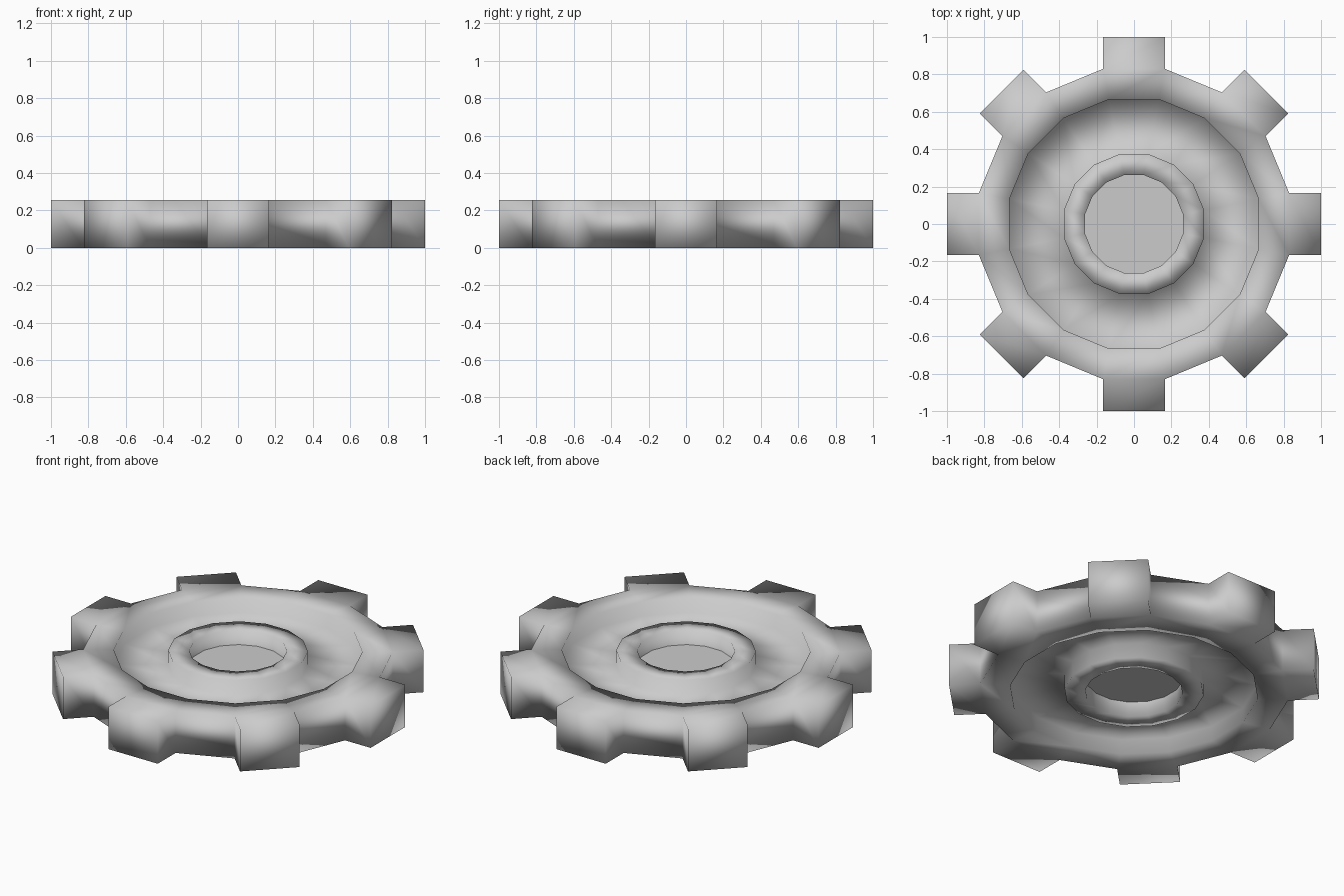
import bpy, bmesh
from math import sin, cos, pi

if "Cube" in bpy.data.objects:
    bpy.data.objects.remove(bpy.data.objects["Cube"])

SIDES = 16
H = 0.255             # full height
WEB_LO, WEB_HI = 0.09, 0.168   # thin web between rim and hub
R_OUT, R_RIM, R_HUB, R_BORE = 0.846, 0.68, 0.382, 0.267


def ring(bm, r, z):
    """One 16-sided loop with a flat side facing each axis."""
    return [bm.verts.new((r * cos((k + 0.5) * 2 * pi / SIDES),
                          r * sin((k + 0.5) * 2 * pi / SIDES), z))
            for k in range(SIDES)]


def bridge(bm, a, b):
    return [bm.faces.new((a[k], a[(k + 1) % SIDES], b[(k + 1) % SIDES], b[k]))
            for k in range(SIDES)]


def finish(bm, name, smooth):
    bmesh.ops.recalc_face_normals(bm, faces=bm.faces[:])
    for f in bm.faces:
        f.smooth = smooth
    mesh = bpy.data.meshes.new(name)
    bm.to_mesh(mesh)
    bm.free()
    obj = bpy.data.objects.new(name, mesh)
    bpy.context.collection.objects.link(obj)
    return obj


# Wheel: rim, web and hub turned from one closed profile
profile = [(R_OUT, 0), (R_OUT, H), (R_RIM, H), (R_RIM, WEB_HI),
           (R_HUB, WEB_HI), (R_HUB, H), (R_BORE, H), (R_BORE, 0),
           (R_HUB, 0), (R_HUB, WEB_LO), (R_RIM, WEB_LO), (R_RIM, 0)]
bm = bmesh.new()
loops = [ring(bm, r, z) for r, z in profile]
bands = [bridge(bm, loops[i], loops[(i + 1) % len(loops)])
         for i in range(len(loops))]
bmesh.ops.recalc_face_normals(bm, faces=bm.faces[:])
bm.normal_update()

# Teeth: every other outer wall panel pushed straight out
teeth = bands[0][1::2]
bmesh.ops.inset_individual(bm, faces=teeth, thickness=0.0,
                           depth=1.0 - R_OUT * cos(pi / SIDES))
finish(bm, "gear_wheel", True)

# Flat plate closing the bore
bm = bmesh.new()
low, high = ring(bm, R_BORE, WEB_LO), ring(bm, R_BORE, WEB_HI)
bm.faces.new(low)
bm.faces.new(high)
bridge(bm, low, high)
finish(bm, "bore_plate", False)
